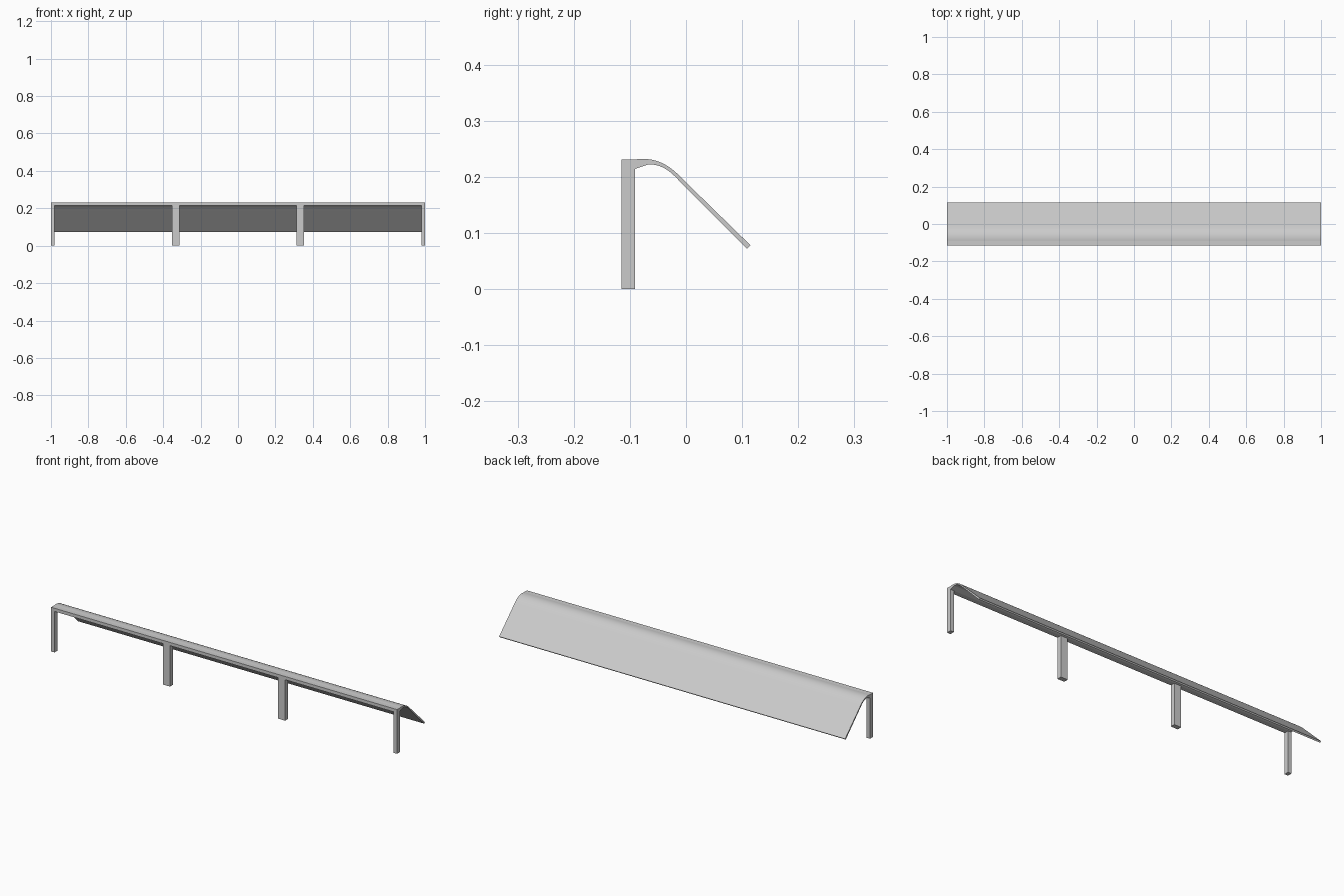
import bpy, bmesh, math
from mathutils.geometry import interpolate_bezier
from mathutils import Vector

if "Cube" in bpy.data.objects:
    bpy.data.objects.remove(bpy.data.objects["Cube"])


def extrude_profile(name, pts, x0, x1):
    """Extrude a closed (y, z) outline from x0 to x1."""
    bm = bmesh.new()
    face = bm.faces.new([bm.verts.new((x0, y, z)) for y, z in pts])
    res = bmesh.ops.extrude_face_region(bm, geom=[face])
    verts = [g for g in res["geom"] if isinstance(g, bmesh.types.BMVert)]
    bmesh.ops.translate(bm, verts=verts, vec=(x1 - x0, 0, 0))
    bmesh.ops.recalc_face_normals(bm, faces=bm.faces)
    mesh = bpy.data.meshes.new(name)
    bm.to_mesh(mesh)
    bm.free()
    obj = bpy.data.objects.new(name, mesh)
    bpy.context.collection.objects.link(obj)
    return obj


def arc(a, b, c, d, n=14):
    pts = interpolate_bezier(*[Vector((*p, 0)) for p in (a, b, c, d)], n)
    return [(p.x, p.y) for p in pts]


# curved canopy sheet: rounded crest, then a straight slope down the back
outer = arc((-0.091, 0.231), (-0.055, 0.236), (-0.030, 0.222), (-0.007, 0.197))
inner = arc((-0.013, 0.194), (-0.031, 0.213), (-0.044, 0.222), (-0.068, 0.2225))
canopy = extrude_profile(
    "canopy", outer + [(0.115, 0.078), (0.109, 0.072)] + inner
    + [(-0.091, 0.2235)], -1, 1)

# front beam with its tapered lip under the canopy
extrude_profile("front_beam", [
    (-0.115, 0.214), (-0.091, 0.214), (-0.066, 0.2225),
    (-0.072, 0.227), (-0.091, 0.231), (-0.115, 0.231)], -1, 1)

# posts: narrow at the ends, wide in between
post = [(-0.115, 0), (-0.091, 0), (-0.091, 0.214), (-0.115, 0.214)]
for i, (x, w) in enumerate([(-0.99, 0.02), (-0.333, 0.04),
                            (0.333, 0.04), (0.99, 0.02)]):
    extrude_profile(f"post_{i + 1}", post, x - w / 2, x + w / 2)

# smooth the rounded crest, keep the edges crisp
bpy.context.view_layer.objects.active = canopy
canopy.select_set(True)
bpy.ops.object.shade_smooth_by_angle(angle=math.radians(30))
